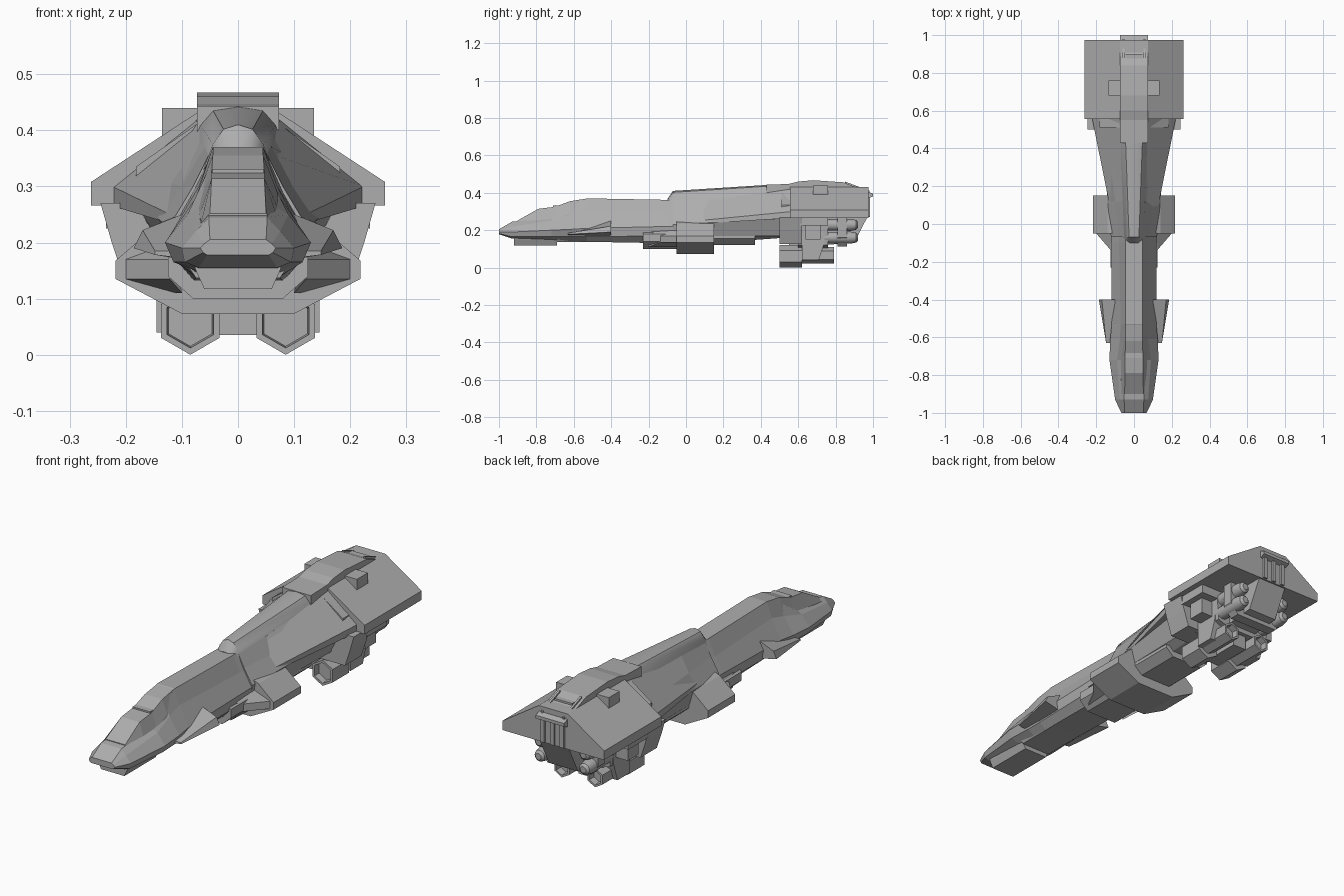
import bpy
import bmesh
from math import radians, cos, sin, pi

default_cube = bpy.data.objects.get("Cube")
if default_cube:
    bpy.data.objects.remove(default_cube, do_unlink=True)

hull_grey = bpy.data.materials.new("hull_grey")
hull_grey.use_nodes = True
hull_grey.diffuse_color = (.42, .42, .42, 1)
shader = hull_grey.node_tree.nodes["Principled BSDF"]
shader.inputs["Base Color"].default_value = hull_grey.diffuse_color


def solid(name, rings, both_sides=False, smooth=False):
    """Bridge equal point rings, cap both ends, optionally mirror across x."""
    mesh = bpy.data.meshes.new(name)
    bm = bmesh.new()
    loops = [[bm.verts.new(point) for point in ring] for ring in rings]
    count = len(loops[0])
    for first, second in zip(loops, loops[1:]):
        for i in range(count):
            j = (i + 1) % count
            bm.faces.new((first[i], first[j], second[j], second[i]))
    bm.faces.new(loops[0])
    bm.faces.new(loops[-1])
    bmesh.ops.recalc_face_normals(bm, faces=bm.faces[:])
    bm.to_mesh(mesh)
    bm.free()
    mesh.materials.append(hull_grey)
    part = bpy.data.objects.new(name, mesh)
    bpy.context.collection.objects.link(part)
    if both_sides:
        mirror = part.modifiers.new("mirror", "MIRROR")
        mirror.use_mirror_merge = False
    if smooth:
        bpy.ops.object.select_all(action="DESELECT")
        part.select_set(True)
        bpy.context.view_layer.objects.active = part
        bpy.ops.object.shade_smooth_by_angle(angle=radians(35))
    return part


def symmetric(half, y):
    """Close a half outline, listed from top to bottom, into a full ring."""
    other = [(-x, z) for x, z in reversed(half) if x > 0]
    return [(x, y, z) for x, z in half + other]


def loft(name, stations, smooth=False):
    return solid(name, [symmetric(half, y) for y, half in stations], smooth=smooth)


def extrude(name, half, front, back):
    """Symmetric outline of (x, z) points pushed along the length."""
    return loft(name, [(front, half), (back, half)])


def side_cut(name, outline, inner, outer, both_sides=False):
    """Outline of (y, z) points pushed sideways."""
    rings = [[(x, y, z) for y, z in outline] for x in (inner, outer)]
    return solid(name, rings, both_sides)


def box(name, xs, ys, zs, both_sides=True):
    (front, back), (low, high) = ys, zs
    outline = [(front, low), (back, low), (back, high), (front, high)]
    return side_cut(name, outline, xs[0], xs[1], both_sides)


def tube(name, x, z, stations, sides, smooth=False, stretch=1):
    """Round or faceted body along y; stations are (y, radius)."""
    turns = [2 * pi * i / sides - pi / 2 for i in range(sides)]
    rings = [[(x + r * cos(a), y, z + r * sin(a) * stretch) for a in turns]
             for y, r in stations]
    return solid(name, rings, both_sides=True, smooth=smooth)


# Long forward hull with the wedge nose
loft("forward_hull", [
    (-1, [(.05, .205), (.06, .198), (.067, .19), (.062, .182), (.055, .178)]),
    (-.93, [(.052, .245), (.075, .22), (.1, .19), (.095, .165), (.07, .155)]),
    (-.72, [(.055, .27), (.09, .25), (.13, .2), (.115, .165), (.075, .15)]),
    (-.61, [(.048, .34), (.075, .28), (.126, .205), (.11, .165), (.075, .14)]),
    (-.53, [(.045, .37), (.07, .3), (.118, .21), (.11, .165), (.075, .138)]),
    (-.1, [(.045, .362), (.08, .29), (.12, .22), (.115, .17), (.08, .13)]),
    (.1, [(.045, .362), (.08, .29), (.12, .22), (.115, .17), (.08, .13)]),
])

# Cockpit canopy and its roof step
loft("canopy", [
    (-.9, [(.05, .252), (.066, .235), (.07, .2)]),
    (-.79, [(.047, .314), (.068, .25), (.08, .2)]),
    (-.7, [(.047, .325), (.072, .26), (.085, .2)]),
    (-.62, [(.045, .355), (.07, .29), (.085, .2)]),
    (-.53, [(.044, .369), (.068, .29), (.085, .2)]),
])
box("canopy_sill", (-.045, .045), (-.71, -.63), (.3, .331), both_sides=False)

# Chin slab and keel under the forward hull
chin = [(.08, .165), (.075, .15), (.06, .117)]
extrude("chin_slab", chin, -.92, -.69)
extrude("forward_keel", [(.1, .175), (.075, .137)], -.69, -.2)

# Cheek fins on the forward hull
fin_front = [(.1, -.63, .185), (.148, -.63, .185), (.148, -.63, .178), (.1, -.63, .172)]
fin_back = [(.1, -.4, .25), (.17, -.4, .222), (.186, -.4, .19), (.1, -.4, .17)]
solid("cheek_fin", [fin_front, fin_back], both_sides=True)

# Middle hull widening toward the tail
loft("middle_hull", [
    (-.07, [(.05, .36), (.08, .3), (.122, .23), (.115, .17), (.08, .13)]),
    (.12, [(.06, .37), (.1, .3), (.14, .24), (.12, .17), (.08, .13)]),
    (.6, [(.075, .41), (.16, .32), (.18, .265), (.13, .17), (.08, .165)]),
])

# Rounded dorsal spine
loft("dorsal_spine", [
    (-.1, [(0, .365), (.022, .362), (.036, .35), (.047, .33), (.055, .3)]),
    (-.07, [(0, .41), (.026, .402), (.045, .375), (.058, .34), (.07, .3)]),
    (.45, [(0, .443), (.045, .436), (.068, .41), (.078, .38), (.1, .34)]),
], smooth=True)

# Flared shoulders running into the rear wing
loft("shoulder_flare", [
    (.08, [(.055, .36), (.125, .252), (.125, .235), (.08, .23)]),
    (.57, [(.075, .42), (.224, .3), (.224, .265), (.12, .265)]),
])
extrude("shoulder_block", [(.075, .41), (.182, .335), (.182, .27)], .51, .57)

# Belly collar with its neck and aft keel
extrude("neck_block", [(.1, .2), (.125, .18), (.125, .14), (.08, .1)], -.23, -.04)
collar = [(.08, .26), (.14, .235), (.218, .168), (.218, .135), (.1, .073)]
extrude("belly_collar", collar, -.05, .15)
collar_front = [(.118, -.05, .2), (.2, -.05, .17), (.2, -.05, .135), (.11, -.05, .11)]
collar_tip = [(.115, -.2, .2), (.122, -.14, .17), (.122, -.14, .135), (.1, -.2, .11)]
solid("collar_fairing", [collar_tip, collar_front], both_sides=True)
extrude("middle_keel", [(.12, .18), (.12, .155), (.08, .12)], .15, .37)

# Broad rear wing with its raised hood
wing = [(.075, .43), (.262, .308), (.262, .266)]
extrude("rear_wing", wing, .555, .975)
hood = [(.43, .36), (.43, .443), (.55, .447), (.6, .46), (.68, .467),
        (.84, .456), (1, .395), (1, .38), (.95, .36)]
side_cut("rear_hood", hood, -.073, .073)
box("wing_block", (.065, .135), (.68, .76), (.36, .44))

# Framed panel on the sloping back of the hood
panel = [(.85, .45), (.85, .46), (.98, .411), (.98, .4)]
side_cut("hood_rail", panel, .05, .06, both_sides=True)
box("hood_hatch", (-.045, .045), (.83, .9), (.42, .442), both_sides=False)

# Engine housing beneath the wing
housing = [(.245, .27), (.225, .2), (.2, .125), (.08, .125)]
extrude("engine_housing", housing, .5, .62)
extrude("housing_core", [(.15, .27), (.14, .12), (.08, .1)], .6, .76)
strut = [(.62, .27), (.74, .27), (.74, .13), (.71, .04), (.62, .04)]
side_cut("pod_strut", strut, .09, .145, both_sides=True)
box("side_vent", (.14, .205), (.64, .72), (.15, .225))
box("vent_roof", (.14, .235), (.61, .76), (.225, .27))
extrude("lower_bridge", [(.035, .13), (.035, .035)], .55, .74)

# Faceted lower pods with hollow intakes
tube("lower_pod", .085, .06, [(.53, .045), (.5, .048), (.5, .06), (.62, .06)],
     sides=6)
tube("pod_tail", .085, .066, [(.61, .044), (.79, .044), (.79, .034), (.76, .03)],
     sides=6)

# Thruster bells and the plate that carries them
extrude("bell_plate", [(.15, .267), (.15, .16), (.11, .112)], .81, .86)
for height in (.228, .16):
    tube("thruster_bell", .115, height,
         [(.74, .03), (.88, .032), (.91, .026), (.92, .015)], sides=16, smooth=True)

# Slanted central exhaust and the ribs above it
exhaust = [(.74, .27), (.97, .27), (.9, .135), (.74, .12)]
side_cut("central_exhaust", exhaust, -.075, .075)
for x in (-.06, -.01, .04):
    box("tail_rib", (x, x + .02), (.93, .985), (.27, .385), both_sides=False)
